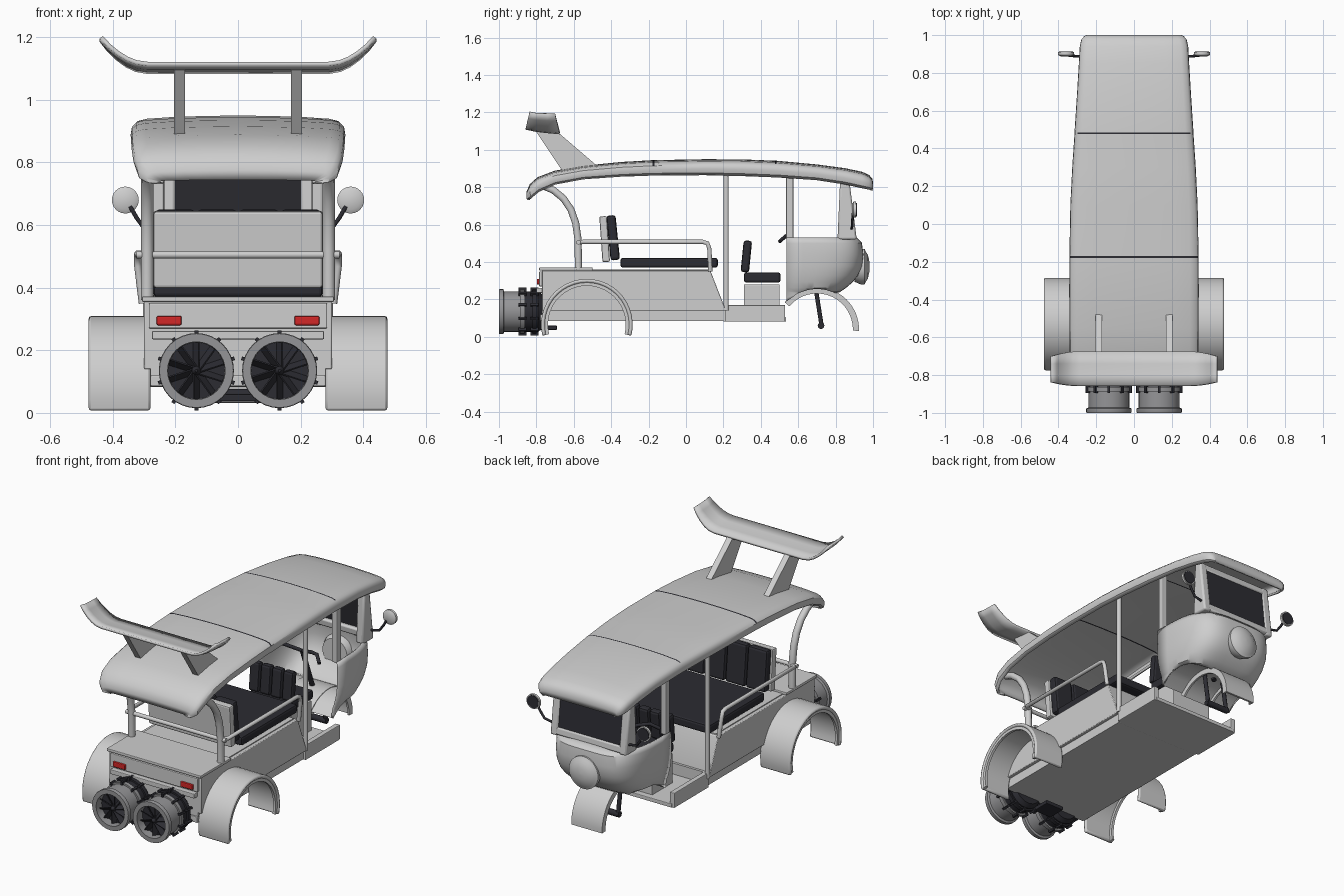
import bpy, bmesh, math
from mathutils import Matrix

if "Cube" in bpy.data.objects:
    bpy.data.objects.remove(bpy.data.objects["Cube"])


def material(name, rgb):
    m = bpy.data.materials.new(name)
    m.use_nodes = True
    m.diffuse_color = (*rgb, 1)
    m.node_tree.nodes["Principled BSDF"].inputs["Base Color"].default_value = (*rgb, 1)
    return m


GREY = material("light grey paint", (0.62, 0.62, 0.62))
STEEL = material("dull steel", (0.3, 0.3, 0.31))
BLACK = material("black vinyl", (0.025, 0.025, 0.032))
RED = material("red lens", (0.65, 0.02, 0.02))
SIDES = (("right", -1), ("left", 1))


def finish(name, bm, mat, bevel=0, thick=0, smooth=True):
    bmesh.ops.recalc_face_normals(bm, faces=bm.faces)
    me = bpy.data.meshes.new(name)
    bm.to_mesh(me)
    bm.free()
    if smooth:
        me.polygons.foreach_set("use_smooth", [True] * len(me.polygons))
        me.set_sharp_from_angle(angle=math.radians(35))
    me.materials.append(mat)
    ob = bpy.data.objects.new(name, me)
    bpy.context.collection.objects.link(ob)
    if thick:
        mod = ob.modifiers.new("thickness", "SOLIDIFY")
        mod.thickness, mod.offset = thick, 0
    if bevel:
        mod = ob.modifiers.new("soft edges", "BEVEL")
        mod.width, mod.segments = bevel, 2
    return ob


def box(name, x, y, z, mat, bevel=0.004, tilt=0):
    """Box from (low, high) ranges, optionally tilted about x."""
    bm = bmesh.new()
    bmesh.ops.create_cube(bm, size=1)
    bmesh.ops.scale(bm, vec=[r[1] - r[0] for r in (x, y, z)], verts=bm.verts)
    ob = finish(name, bm, mat, bevel, smooth=False)
    ob.location = [sum(r) / 2 for r in (x, y, z)]
    ob.rotation_euler.x = tilt
    return ob


def pads(name, half, y, z, tilt):
    """Row of four upholstered back pads with gaps between."""
    w = half / 2
    for i in range(4):
        x = -half + i * w
        box(f"{name}_{i + 1}", (x + .004, x + w - .004), y, z, BLACK, .014, tilt)


def prism(name, profile, x0, x1, mat, bevel=0):
    """Side profile of (y, z) points pulled from x0 to x1."""
    bm = bmesh.new()
    face = bm.faces.new([bm.verts.new((x0, y, z)) for y, z in profile])
    new = bmesh.ops.extrude_face_region(bm, geom=[face])["geom"]
    bmesh.ops.translate(bm, vec=(x1 - x0, 0, 0),
                        verts=[v for v in new if isinstance(v, bmesh.types.BMVert)])
    return finish(name, bm, mat, bevel)


def loft(name, rows, mat, thick=0, closed=False, caps=()):
    bm = bmesh.new()
    grid = [[bm.verts.new(p) for p in row] for row in rows]
    n = len(grid[0])
    for a, b in zip(grid, grid[1:]):
        for i in range(n if closed else n - 1):
            j = (i + 1) % n
            bm.faces.new((a[i], a[j], b[j], b[i]))
    for c in caps:
        bm.faces.new(grid[c])
    return finish(name, bm, mat, thick=thick)


def lathe(name, profile, x, z, mat, sides=32, caps=()):
    """Profile of (radius, y) turned about a line along y."""
    rows = [[(x + r * math.cos(math.tau * i / sides), y, z + r * math.sin(math.tau * i / sides))
             for i in range(sides)] for r, y in profile]
    return loft(name, rows, mat, closed=True, caps=caps)


def tube(name, points, radius, mat):
    cu = bpy.data.curves.new(name, "CURVE")
    cu.dimensions = "3D"
    cu.bevel_depth, cu.bevel_resolution, cu.use_fill_caps = radius, 3, True
    sp = cu.splines.new("POLY")
    sp.points.add(len(points) - 1)
    for p, co in zip(sp.points, points):
        p.co = (*co, 1)
    sp.use_smooth = True
    cu.materials.append(mat)
    ob = bpy.data.objects.new(name, cu)
    bpy.context.collection.objects.link(ob)


def arch(name, y, z, r_out, r_in, start, end, x0, x1, bevel=0):
    angles = [math.radians(start + (end - start) * i / 24) for i in range(25)]
    pts = [(y + r_out * math.cos(a), z + r_out * math.sin(a)) for a in angles]
    pts += [(y + r_in * math.cos(a), z + r_in * math.sin(a)) for a in reversed(angles)]
    prism(name, pts, x0, x1, GREY, bevel)


# Roof shell: stations of y, half width, crown height, rim height
stations = [(-.842, .25, .745, .733), (-.846, .29, .775, .733), (-.83, .315, .812, .745),
            (-.79, .328, .848, .78), (-.7, .333, .882, .82), (-.55, .335, .908, .848),
            (-.35, .336, .928, .862), (-.179, .335, .938, .868), (-.169, .335, .938, .868),
            (.1, .33, .943, .87), (.3, .32, .942, .865), (.476, .308, .935, .858),
            (.484, .308, .935, .858), (.7, .294, .915, .843), (.85, .285, .895, .82),
            (.94, .28, .876, .8), (.975, .272, .86, .793), (.99, .258, .842, .789),
            (.994, .248, .818, .787), (.992, .24, .79, .785)]
half = [(.94, 0), (.985, .15), (1, .4), (.992, .62), (.96, .77), (.88, .86), (.62, .94), (.3, .985)]
section = half + [(0, 1)] + [(-x, z) for x, z in reversed(half)]
roof = loft("roof", [[(w * x, y, b + (t - b) * z) for x, z in section] for y, w, t, b in stations],
            GREY, thick=.014)
roof.data.materials.append(BLACK)
for f in roof.data.polygons:  # dark seams across the top of the roof
    ys = [roof.data.vertices[v].co.y for v in f.vertices]
    if max(ys) - min(ys) < .011 and -.5 < f.center.y < .6 and f.center.z > .915:
        f.material_index = 1

# Rear wing with upturned tips
span = [(0, 0), (.29, 0), (.325, .006), (.355, .02), (.385, .042), (.412, .068), (.437, .1)]
span = [(-x, d) for x, d in reversed(span[1:])] + span
loft("wing", [[(x, -.857 + .2 * d, 1.115 + .85 * d), (x, -.8, 1.103 + .9 * d), (x, -.74, 1.096 + .95 * d),
               (x, -.675 - .25 * d, 1.09 + d)] for x, d in span], GREY, thick=.014)
for side, s in SIDES:
    prism(side + "_wing_strut", [(-.8, 1.095), (-.68, 1.09), (-.47, .91), (-.66, .885)],
          s * .17, s * .205, GREY)

# Rear body, deck and floor tray
prism("rear_body", [(-.77, .36), (.12, .36), (.205, .15), (.205, .17), (.22, .17), (.22, .085), (-.77, .085)],
      -.28, .28, GREY)
prism("body_sides", [(-.77, .355), (.13, .355), (.21, .15), (.21, .14), (-.77, .14)], -.3, .3, GREY, .004)
box("rear_deck_lip", (-.307, .307), (-.785, -.5), (.355, .372), GREY)
box("rear_panel", (-.285, .285), (-.785, -.76), (.27, .35), GREY)
box("rear_bumper", (-.275, .275), (-.8, -.76), (.235, .262), GREY)
box("lower_rear_step", (-.28, .28), (-.78, -.74), (.085, .12), GREY)
box("floor", (-.28, .28), (.2, .535), (.082, .105), GREY)
for side, s in SIDES:
    box(side + "_sill", sorted((s * .265, s * .295)), (.21, .53), (.082, .17), GREY)
    box(side + "_tail_light", sorted((s * .18, s * .26)), (-.797, -.78), (.28, .31), RED, .005)

# Passenger bench
box("bench_cushion", (-.27, .27), (-.35, .17), (.37, .422), BLACK, .012)
box("bench_back_panel", (-.27, .27), (-.455, -.415), (.4, .645), GREY, .008, .07)
pads("bench_back_pad", .268, (-.415, -.365), (.41, .65), .1)

# Driver seat
box("driver_seat_base", (-.13, .13), (.31, .5), (.1, .28), GREY)
box("driver_cushion", (-.14, .14), (.31, .505), (.29, .345), BLACK, .012)
pads("driver_back_pad", .145, (.3, .345), (.345, .515), -.1)

# Rounded front cab: rows of height, half width, nose position; lower edge follows the wheel arch
cab_rows = [(.53, .272, .905), (.5, .277, .935), (.44, .277, .943), (.38, .275, .937), (.33, .269, .914),
            (.295, .261, .885), (.265, .253, .85), (.245, .245, .82), (.21, .24, .8), (.17, .238, .795)]
WHEEL_Y, WHEEL_Z, ARCH = .7, .04, .222


def cab_point(a, z, w, nose):
    c, s = math.cos(a), math.sin(a)
    y = .537 + (nose - .537) * abs(s) ** .6
    rim = WHEEL_Z + math.sqrt(ARCH ** 2 - min(abs(y - WHEEL_Y), .2) ** 2)
    return (w * math.copysign(abs(c) ** .5, c), y, max(z, rim - .0003 * (.53 - z)))


cab = [[cab_point(math.pi * i / 40, *r) for i in range(41)] for r in cab_rows]
loft("cab_shell", cab, GREY, thick=.012)
loft("cab_underside", [(cab[-1][i], cab[-1][40 - i]) for i in range(20)], GREY)

# Windscreen with slanted frame
for side, s in SIDES:
    prism(side + "_window_pillar", [(.81, .52), (.913, .52), (.873, .84), (.825, .86)], s * .2, s * .248, GREY, .01)
    box(side + "_door_post", sorted((s * .235, s * .272)), (.535, .575), (.52, .88), GREY, .008)
for name, z, y in (("lower", .525, .912), ("upper", .795, .878)):
    prism(name + "_window_bar", [(y - .04, z), (y, z), (y - .006, z + .045), (y - .046, z + .045)],
          -.22, .22, GREY, .01)
prism("windscreen", [(.893, .55), (.902, .55), (.872, .81), (.863, .81)], -.21, .21, BLACK)

# Headlight
lathe("headlight", [(.08, .9), (.095, .935), (.095, .955), (.08, .962), (.065, .972), (.03, .98), (.003, .982)],
      0, .375, GREY, caps=(0, -1))

# Front wheel guard, fork and handlebar
arch("front_fender", WHEEL_Y, WHEEL_Z, .225, .212, -2, 140, -.1, .1)
for side, s in SIDES:
    arch(side + "_front_fender_rim", WHEEL_Y, WHEEL_Z, .225, .192, -2, 140, s * .088, s * .1)
    tube(side + "_fork_leg", [(s * .065, .695, .25), (s * .065, .725, .06)], .012, BLACK)
    tube(side + "_handlebar", [(0, .6, .5), (s * .09, .56, .53), (s * .14, .535, .54), (s * .18, .5, .51)], .01, BLACK)
tube("fork_axle", [(-.075, .722, .06), (.075, .722, .06)], .018, BLACK)
tube("steering_column", [(0, .6, .5), (0, .7, .24)], .014, BLACK)

for side, s in SIDES:
    # Rear fenders with rolled outer rim
    a, b = s * .28, s * .477
    arch(side + "_rear_fender", -.53, .065, .245, .225, -14, 194, a, b, .008)
    arch(side + "_fender_rim", -.53, .065, .236, .208, -14, 194, s * .455, s * .47)
    # Posts and side rail
    tube(side + "_rear_post", [(s * .29, y, z) for y, z in
         ((-.575, .36), (-.577, .52), (-.59, .61), (-.615, .68), (-.655, .74), (-.71, .785), (-.77, .81))], .02, GREY)
    tube(side + "_middle_post", [(s * .29, .215, .14), (s * .29, .215, .885)], .014, GREY)
    tube(side + "_side_rail", [(s * .29, -.57, .505), (s * .32, -.55, .508), (s * .32, .09, .508), (s * .32, .115, .5),
                               (s * .32, .125, .47), (s * .305, .13, .35)], .012, GREY)
    # Mirrors
    lathe(side + "_mirror", [(.03, .888), (.043, .896), (.043, .91)], s * .36, .68, GREY, 24, (0, -1))
    lathe(side + "_mirror_glass", [(.037, .909), (.037, .913)], s * .36, .68, BLACK, 24, (0, -1))
    tube(side + "_mirror_arm", [(s * .25, .885, .58), (s * .3, .888, .59), (s * .325, .89, .625), (s * .345, .892, .66)],
         .007, BLACK)
tube("rear_cross_rail", [(-.325, -.575, .505), (.325, -.575, .505)], .012, GREY)

# Twin jet engines
for side, s in SIDES:
    x, z = s * .133, .135
    lathe(side + "_jet_nozzle", [(.09, -.93), (.092, -1), (.118, -1), (.12, -.995), (.12, -.977),
                                 (.108, -.972), (.108, -.86)], x, z, STEEL)
    lathe(side + "_jet_core", [(.108, -.86), (.108, -.79), (.09, -.765)], x, z, BLACK, caps=(0, -1))
    lathe(side + "_jet_backplate", [(.092, -.95), (.092, -.94)], x, z, BLACK, caps=(0, -1))
    lathe(side + "_jet_hub", [(.004, -.99), (.014, -.975), (.02, -.95)], x, z, BLACK, 16, (0,))
    for y in (-.875, -.81):
        lathe(side + "_jet_collar", [(.106, y - .012), (.118, y - .012), (.118, y + .012), (.106, y + .012)], x, z,
              STEEL if y < -.85 else BLACK)
    blades, bolts = bmesh.new(), bmesh.new()
    for i in range(10):
        turn = Matrix.Translation((x, 0, z)) @ Matrix.Rotation(math.tau * i / 10, 4, "Y")
        bmesh.ops.create_cube(blades, size=1, matrix=turn @ Matrix.Translation((0, -.962, .05))
                              @ Matrix.Rotation(.6, 4, "Z") @ Matrix.Diagonal((.005, .03, .08, 1)))
        for y in (-.875, -.81):
            bmesh.ops.create_cube(bolts, size=1, matrix=turn @ Matrix.Translation((0, y, .118))
                                  @ Matrix.Diagonal((.012, .042, .02, 1)))
    finish(side + "_jet_blades", blades, BLACK, smooth=False)
    finish(side + "_jet_bolts", bolts, BLACK, smooth=False)
box("jet_mount", (-.06, .06), (-.8, -.69), (.037, .06), BLACK)
